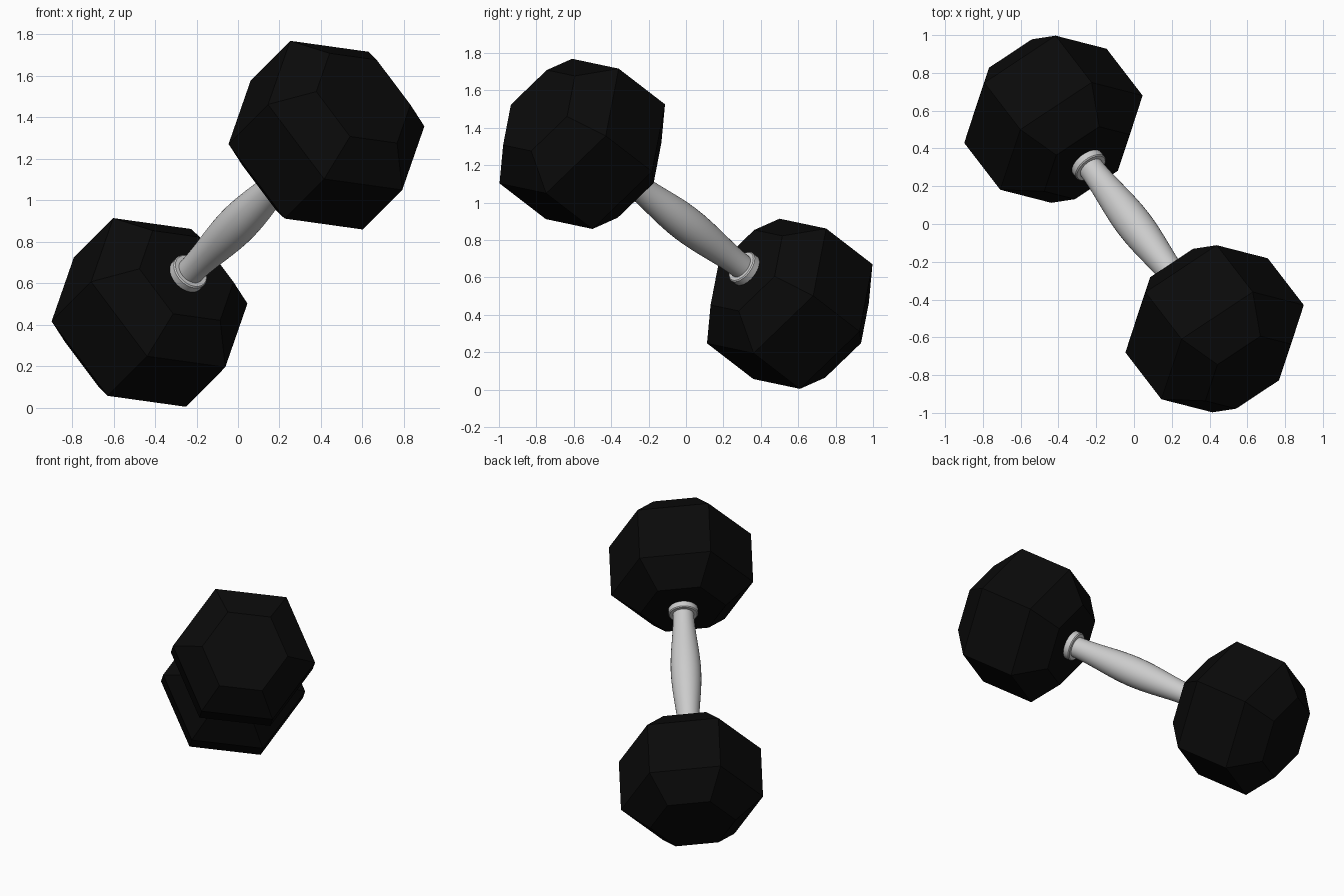
import bpy, bmesh, math
from mathutils import Vector, Matrix

if "Cube" in bpy.data.objects:
    bpy.data.objects.remove(bpy.data.objects["Cube"])

# Tilted frame: d runs along the bar, u points at one hexagon corner
d = Vector((0.520, -0.676, 0.521)).normalized()
u = Vector((-0.593, 0.151, 0.791))
u = (u - d * u.dot(d)).normalized()
v = d.cross(u)
frame = Matrix((u, v, d)).transposed().to_4x4()
frame.translation = (0, 0, 0.887)

black = bpy.data.materials.new("black_rubber")
black.diffuse_color = (0.003, 0.003, 0.003, 1)
black.use_nodes = True
black.node_tree.nodes["Principled BSDF"].inputs["Base Color"].default_value = black.diffuse_color


def lathe(name, profile, sides, mat=None, smooth=False):
    """Closed solid from (radius, height) rings around the bar axis."""
    bm = bmesh.new()
    rings = []
    for r, h in profile:
        rings.append([bm.verts.new((r * math.cos(2 * math.pi * i / sides),
                                    r * math.sin(2 * math.pi * i / sides), h))
                      for i in range(sides)])
    for a, b in zip(rings, rings[1:]):
        for i in range(sides):
            j = (i + 1) % sides
            bm.faces.new((a[i], a[j], b[j], b[i]))
    bm.faces.new(rings[0][::-1])
    bm.faces.new(rings[-1])
    bmesh.ops.recalc_face_normals(bm, faces=bm.faces)
    bm.transform(frame)
    mesh = bpy.data.meshes.new(name)
    bm.to_mesh(mesh)
    bm.free()
    ob = bpy.data.objects.new(name, mesh)
    bpy.context.collection.objects.link(ob)
    if mat:
        mesh.materials.append(mat)
    if smooth:
        bpy.ops.object.select_all(action='DESELECT')
        ob.select_set(True)
        bpy.context.view_layer.objects.active = ob
        bpy.ops.object.shade_smooth_by_angle(angle=math.radians(30))
    return ob


for side, label in ((-1, "lower"), (1, "upper")):
    # Hexagonal weight with chamfered ends
    c = side * 0.82
    lathe(label + "_weight",
          [(0.274, c - 0.342), (0.455, c - 0.183), (0.455, c + 0.183), (0.274, c + 0.342)],
          6, black)
    # Collar where the handle meets the weight
    lathe(label + "_collar",
          [(0.094, side * 0.50), (0.094, side * 0.442), (0.088, side * 0.436)],
          32, smooth=True)

# Barrel-shaped grip
grip = []
for i in range(17):
    t = -1 + i / 8
    grip.append((0.067 + 0.03 * (0.5 + 0.5 * math.cos(math.pi * t)), t * 0.46))
lathe("handle", grip, 32, smooth=True)
